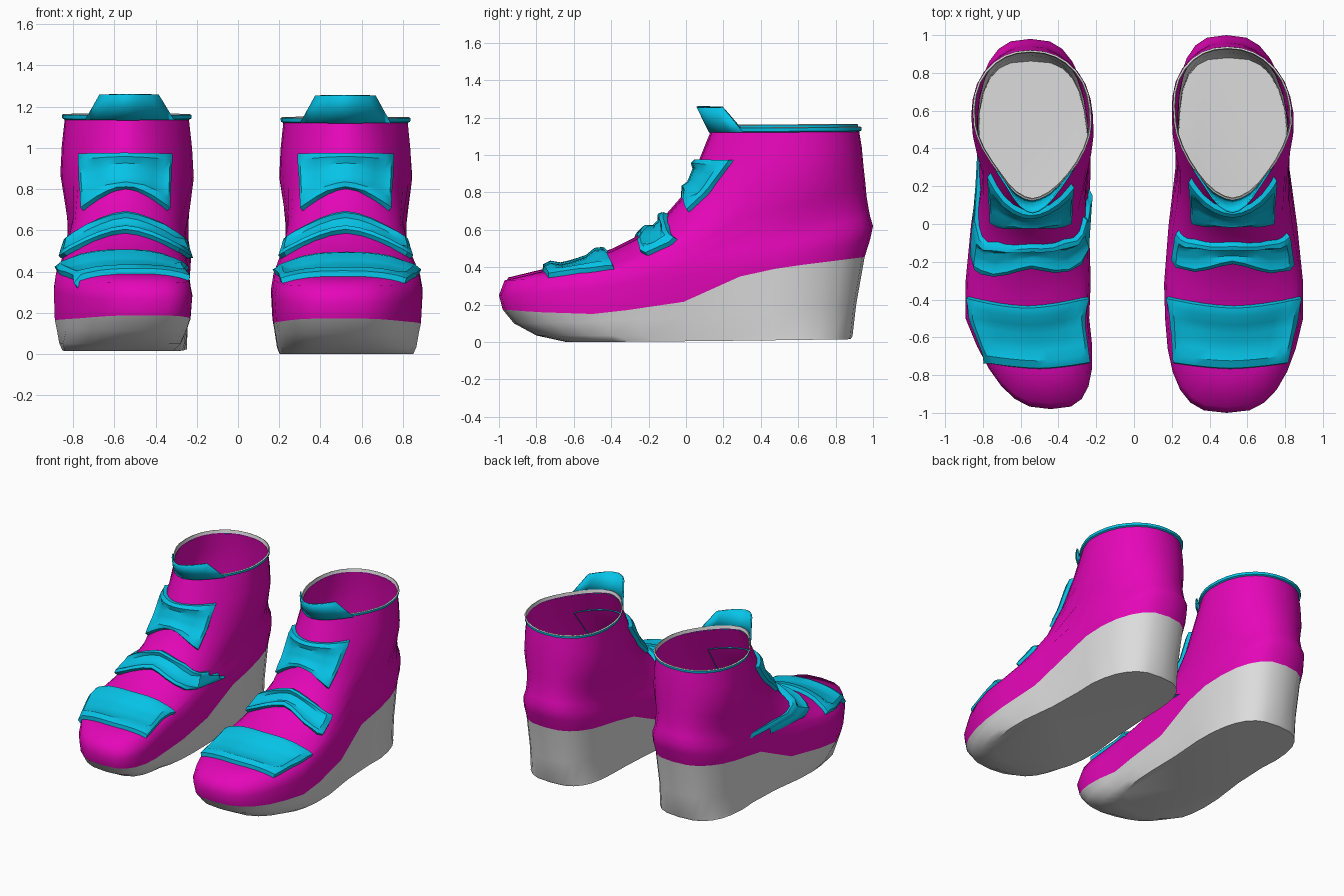
import bpy, bmesh, math
from mathutils import Vector
from mathutils.bvhtree import BVHTree

if "Cube" in bpy.data.objects:
    bpy.data.objects.remove(bpy.data.objects["Cube"])

N = 32  # points round each ring


def material(name, rgb):
    m = bpy.data.materials.new(name)
    m.diffuse_color = (*rgb, 1)
    m.use_nodes = True
    m.node_tree.nodes["Principled BSDF"].inputs["Base Color"].default_value = m.diffuse_color
    return m


MAGENTA = material("magenta", (0.78, 0.002, 0.48))
TEAL = material("teal", (0.002, 0.55, 0.80))
GREY = material("light grey", (0.72, 0.72, 0.72))


def table(tab, y):
    """Piecewise linear lookup."""
    if y <= tab[0][0]:
        return tab[0][1]
    for (a, va), (b, vb) in zip(tab, tab[1:]):
        if y <= b:
            return va + (vb - va) * (y - a) / (b - a)
    return tab[-1][1]


HALF_WIDTH = [(-1, .39), (-.45, .385), (-.1, .355), (.25, .30), (.5, .325), (.75, .345), (1, .345)]
SOLE_LINE = [(-1, .175), (-.8, .16), (-.5, .15), (-.05, .2), (.1, .26), (.25, .34),
             (.4, .38), (.6, .41), (1, .46)]
# The two shoes stand at slightly different angles
SHOES = {
    "right": dict(mid=[(-1, .49), (-.5, .53), (.25, .52), (.55, .525), (1, .49)],
                  wide=[(0, 1)], long=1.0, lift=0.0),
    "left": dict(mid=[(-1, -.44), (-.5, -.567), (0, -.55), (.3, -.525), (.6, -.54), (1, -.55)],
                 wide=[(-.1, .90), (.4, 1.0)], long=.98, lift=.015),
}
# front y, front z, back y, back z, width scale, roundness of the front half
SOLE = [(-.64, .0, .88, .015, .92, 3.0), (-.80, .035, .89, .03, .935, 2.9),
        (-.92, .10, .91, .20, .96, 2.8)]
SEAM = (-.98, None, .955, None, .98, 2.8)
UPPER = [(-1, .25, .985, .55, 1, 2.8), (-.97, .33, 1, .62, .97, 2.8),
         (-.80, .37, .985, .67, .95, 2.6), (-.62, .41, .975, .72, .94, 2.5),
         (-.40, .485, .965, .78, .93, 2.4), (-.17, .60, .96, .84, .94, 2.3),
         (.0, .79, .95, .93, .99, 2.0), (.07, .955, .94, 1.04, .96, 1.8),
         (.14, 1.125, .925, 1.13, .91, 1.65)]
TOP = UPPER[-1]


def ring_point(shoe, ring, t, grow=0.0):
    yf, zf, yb, zb, wide, n = ring
    c, s = -math.cos(t), math.sin(t)
    if c > 0:
        n = max(n, 2.2)
    cy = math.copysign(abs(c) ** (2 / n), c)
    sx = math.copysign(abs(s) ** (2 / n), s)
    y = (yf + yb) / 2 + cy * ((yb - yf) / 2 + grow)
    if zf is None:
        z = table(SOLE_LINE, y)
    else:
        z = zf + (zb - zf) * ((cy + 1) / 2) ** 1.5
    half = table(HALF_WIDTH, y) * wide * table(shoe["wide"], y) + grow
    return Vector((table(shoe["mid"], y) + sx * half, y * shoe["long"], z + shoe["lift"]))


def make_object(name, bm, mats, angle=40):
    bmesh.ops.recalc_face_normals(bm, faces=bm.faces)
    me = bpy.data.meshes.new(name)
    bm.to_mesh(me)
    bm.free()
    for m in mats:
        me.materials.append(m)
    ob = bpy.data.objects.new(name, me)
    bpy.context.collection.objects.link(ob)
    bpy.ops.object.select_all(action='DESELECT')
    ob.select_set(True)
    bpy.context.view_layer.objects.active = ob
    bpy.ops.object.shade_smooth_by_angle(angle=math.radians(angle))
    return ob


def loft(bm, loops, closed=True, mat=lambda i: 0):
    rows = [[bm.verts.new(p) for p in lp] for lp in loops]
    n = len(rows[0])
    for i in range(len(rows) - 1):
        for j in range(n if closed else n - 1):
            k = (j + 1) % n
            f = bm.faces.new((rows[i][j], rows[i][k], rows[i + 1][k], rows[i + 1][j]))
            f.material_index = mat(i)
    return rows


def loop(shoe, ring, grow=0.0, dz=0.0):
    return [ring_point(shoe, ring, 2 * math.pi * j / N, grow) + Vector((0, 0, dz))
            for j in range(N)]


def strap(name, tree, shoe, halves, edges, frontal):
    """Raised frame with a sunken panel, laid on the upper.
    halves = lower and upper half width;
    edges = (lower mid, lower end, upper mid, upper end) in y, or in z when frontal."""
    us = [-1, -.99, -.92, -.82, -.62, -.4, -.2, 0, .2, .4, .62, .82, .92, .99, 1]
    vs = [0, .03, .15, .30, .43, .57, .70, .85, .97, 1]
    lift = [-.012, .026, .036, .015]
    lm, le, um, ue = edges
    wide = table(shoe["wide"], -.3 if not frontal else .3)
    rows = []
    for b, v in enumerate(vs):
        row = []
        half = (halves[0] + (halves[1] - halves[0]) * v) * wide
        for a, u in enumerate(us):
            lo, hi = lm + (le - lm) * abs(u) ** 1.6, um + (ue - um) * abs(u) ** 1.6
            q = lo + (hi - lo) * v
            if frontal:
                org = Vector((table(shoe["mid"], .05) + u * half, -2, q))
                d = Vector((0, 1, 0))
            else:
                org = Vector((table(shoe["mid"], q) + u * half, q, 2))
                d = Vector((0, 0, -1))
            hit, nor, _, _ = tree.ray_cast(org, d)
            if hit is None:
                guess = Vector((org.x, .2, q)) if frontal else Vector((org.x, q, .3))
                hit, nor, _, _ = tree.find_nearest(guess)
            if nor.dot(d) > 0:
                nor = -nor
            nor = (nor - d * .5).normalized()
            k = min(a, b, len(us) - 1 - a, len(vs) - 1 - b, 3)
            row.append(hit + nor * lift[k])
        rows.append(row)
    bm = bmesh.new()
    loft(bm, rows, closed=False)
    make_object(name, bm, [TEAL], 35)


for side, shoe in SHOES.items():
    # Wedge sole, open inside so the footbed shows
    bm = bmesh.new()
    rows = loft(bm, [loop(shoe, r) for r in SOLE + [SEAM]])
    bm.faces.new(rows[0])
    make_object(side + "_sole", bm, [GREY], 50)

    # Upper from the seam to the ankle opening
    bm = bmesh.new()
    loft(bm, [loop(shoe, r) for r in [SEAM] + UPPER])
    bm.normal_update()
    tree = BVHTree.FromBMesh(bm)
    make_object(side + "_upper", bm, [MAGENTA], 60)

    # Thin collar trim, teal outside and grey on top
    bm = bmesh.new()
    loft(bm, [loop(shoe, TOP, 0, -.006), loop(shoe, TOP, .012, 0),
              loop(shoe, TOP, .014, .018), loop(shoe, TOP, .005, .022),
              loop(shoe, TOP, 0, 0)], mat=lambda i: 0 if i < 2 else 1)
    make_object(side + "_collar", bm, [TEAL, GREY], 30)

    # Tongue flaring forward from the front of the collar
    low, high = [], []
    mid = table(shoe["mid"], .2)
    for i in range(-4, 5):
        p = ring_point(shoe, TOP, i / 4 * .9, .012)
        low.append(p + Vector((0, 0, -.004)))
        high.append(Vector((mid + (p.x - mid) * .66, p.y * .76 - .035, 1.255 + shoe["lift"] * .3)))
    bm = bmesh.new()
    loft(bm, [low, [a.lerp(b, .5) for a, b in zip(low, high)], high], closed=False)
    ob = make_object(side + "_tongue", bm, [TEAL])
    sol = ob.modifiers.new("thickness", 'SOLIDIFY')
    sol.thickness = .01
    sol.offset = 0

    # Three padded straps across the instep
    strap(side + "_toe_strap", tree, shoe, (.30, .35), (-.77, -.74, -.43, -.38), False)
    strap(side + "_middle_strap", tree, shoe, (.315, .285), (.585, .46, .685, .55), True)
    strap(side + "_ankle_strap", tree, shoe, (.21, .22), (.80, .69, .975, .975), True)
